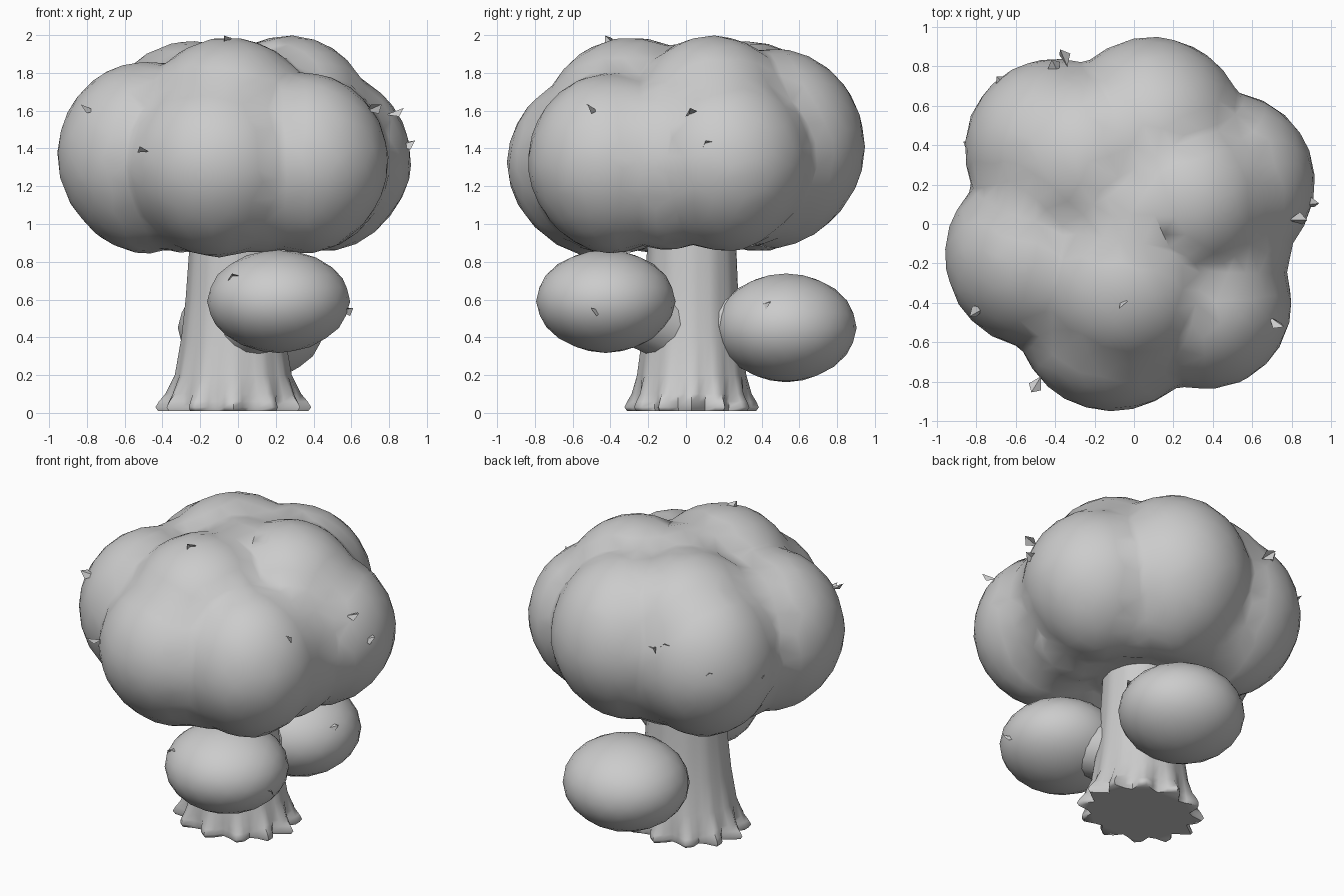
import bpy, bmesh, math, random
from mathutils import Vector, Matrix

if "Cube" in bpy.data.objects:
    bpy.data.objects.remove(bpy.data.objects["Cube"])

random.seed(4)
grey = bpy.data.materials.new("plain grey")
grey.diffuse_color = (0.6, 0.6, 0.6, 1)
grey.use_nodes = True
grey.node_tree.nodes["Principled BSDF"].inputs["Base Color"].default_value = grey.diffuse_color


def finish(name, bm, smooth=True):
    me = bpy.data.meshes.new(name)
    bm.to_mesh(me)
    bm.free()
    ob = bpy.data.objects.new(name, me)
    bpy.context.collection.objects.link(ob)
    me.materials.append(grey)
    for p in me.polygons:
        p.use_smooth = smooth
    return ob


def add_blob(bm, centre, radii, level=4, grow=1.02, low_power=2.0):
    """Ellipsoid; low_power under 2 tucks in its lower half."""
    made = bmesh.ops.create_icosphere(bm, subdivisions=level, radius=1)["verts"]
    for v in made:
        n = v.co.copy()
        if n.z < 0:
            u = math.hypot(n.x, n.y)
            n /= (u ** low_power + abs(n.z) ** low_power) ** (1 / low_power)
        v.co = Vector(centre) + Vector([a * r * grow for a, r in zip(n, radii)])


# canopy: ring of big puffs, three upper puffs and a core, fused together
ring = [
    ((-0.11, -0.46, 1.31), (0.48, 0.48, 0.48)),   # front
    ((0.36, -0.40, 1.32), (0.43, 0.43, 0.47)),    # front right
    ((0.46, 0.21, 1.33), (0.45, 0.45, 0.47)),     # right
    ((0.09, 0.46, 1.40), (0.47, 0.48, 0.52)),     # back
    ((-0.40, 0.38, 1.36), (0.45, 0.45, 0.50)),    # back left
    ((-0.49, -0.16, 1.35), (0.46, 0.46, 0.50)),   # left
]
crease = [0.88, 0.87, 0.76, 0.86, 0.80, 0.76]     # filler size to the next puff
upper = [
    ((-0.05, -0.29, 1.54), (0.45, 0.45, 0.44)),   # upper front
    ((0.27, 0.14, 1.55), (0.43, 0.43, 0.44)),     # upper right
    ((-0.24, 0.32, 1.53), (0.45, 0.45, 0.43)),    # upper left
    ((0.00, 0.02, 1.40), (0.64, 0.64, 0.50)),     # core
    ((0.00, 0.05, 1.55), (0.42, 0.42, 0.41)),     # crown filler
]
bm = bmesh.new()
for c, r in ring:
    add_blob(bm, c, r, low_power=1.82)
for c, r in upper:
    add_blob(bm, c, r)
# fillers that make the creases between neighbours shallow
for (c1, r1), (c2, r2), k in zip(ring, ring[1:] + ring[:1], crease):
    mid = (Vector(c1) + Vector(c2)) / 2
    r = (Vector(r1) + Vector(r2)) / 2
    add_blob(bm, mid, (r.x * k, r.y * k, r.z * 0.97), low_power=1.9)
canopy = finish("canopy", bm)
rm = canopy.modifiers.new("fuse", 'REMESH')
rm.mode = 'VOXEL'
rm.voxel_size = 0.03
rm.use_smooth_shade = True
sm = canopy.modifiers.new("soften", 'SMOOTH')
sm.factor = 0.5
sm.iterations = 7
dec = canopy.modifiers.new("coarsen", 'DECIMATE')
dec.ratio = 0.06

# two low foliage puffs on the trunk, each on a short branch
for side, c, r, root in (
        ("front", (0.215, -0.425, 0.59), (0.375, 0.365, 0.27), (0.03, -0.04, 0.44)),
        ("back", (0.07, 0.53, 0.45), (0.385, 0.37, 0.285), (0.0, 0.12, 0.47))):
    bm = bmesh.new()
    add_blob(bm, c, r, 3, 1.01, 1.92)
    finish("low_puff_" + side, bm)
    a, b = Vector(root), Vector(root).lerp(Vector(c), 0.75)
    bm = bmesh.new()
    bmesh.ops.create_cone(
        bm, segments=16, radius1=0.19, radius2=0.17, depth=(b - a).length,
        matrix=Matrix.Translation((a + b) / 2) @ (b - a).to_track_quat('Z', 'Y').to_matrix().to_4x4())
    finish("branch_" + side, bm)

# trunk: tapered rings, flaring into rounded root toes at the bottom
# (height, radius x, radius y, toe depth)
rings = [(0.01, 0.355, 0.305, 0.12), (0.03, 0.365, 0.315, 0.13), (0.06, 0.355, 0.308, 0.11),
         (0.10, 0.340, 0.300, 0.06), (0.20, 0.305, 0.285, 0.015), (0.40, 0.272, 0.260, 0.01),
         (0.60, 0.250, 0.245, 0.01), (0.85, 0.232, 0.235, 0.01), (1.05, 0.225, 0.230, 0.0)]
N, TOES = 48, 12
bm = bmesh.new()
loops = []
for z, rx, ry, toe in rings:
    row = []
    for i in range(N):
        a = 2 * math.pi * i / N
        k = 1 + toe * math.cos(TOES * a + 0.5 * math.sin(2 * a))
        row.append(bm.verts.new((-0.025 + rx * k * math.cos(a), 0.03 + ry * k * math.sin(a), z)))
    loops.append(row)
for lo, hi in zip(loops, loops[1:]):
    for i in range(N):
        j = (i + 1) % N
        bm.faces.new((lo[i], lo[j], hi[j], hi[i]))
bm.faces.new(loops[0][::-1])
bm.faces.new(loops[-1])
trunk = finish("trunk", bm)
bpy.context.view_layer.objects.active = trunk
trunk.select_set(True)
bpy.ops.object.shade_smooth_by_angle(angle=math.radians(65))

# small bent leaves standing off the foliage
spots = [(-0.50, -0.82, 1.40), (-0.80, -0.45, 1.62), (-0.07, -0.40, 1.97), (0.73, -0.50, 1.62),
         (0.90, 0.10, 1.43), (0.84, 0.02, 1.60), (-0.36, 0.85, 1.58), (-0.67, 0.72, 1.45),
         (-0.83, 0.40, 1.35), (-0.40, 0.80, 1.60), (-0.03, -0.66, 0.73), (0.58, -0.48, 0.55),
         (0.40, 0.42, 0.58)]
bm = bmesh.new()
for s in spots:
    p = Vector(s)
    out = (p - Vector((0, 0, p.z * 0.8))).normalized()
    side = out.cross(Vector((random.uniform(-1, 1), random.uniform(-1, 1), 1))).normalized()
    up = out.cross(side)
    back, tip = bm.verts.new(p - out * 0.06), bm.verts.new(p + out * 0.04)
    for e in (1, -1):
        edge = bm.verts.new(p + side * 0.035 * e + up * 0.02)
        bm.faces.new((back, edge, tip) if e > 0 else (back, tip, edge))
finish("loose_leaves", bm, False)
